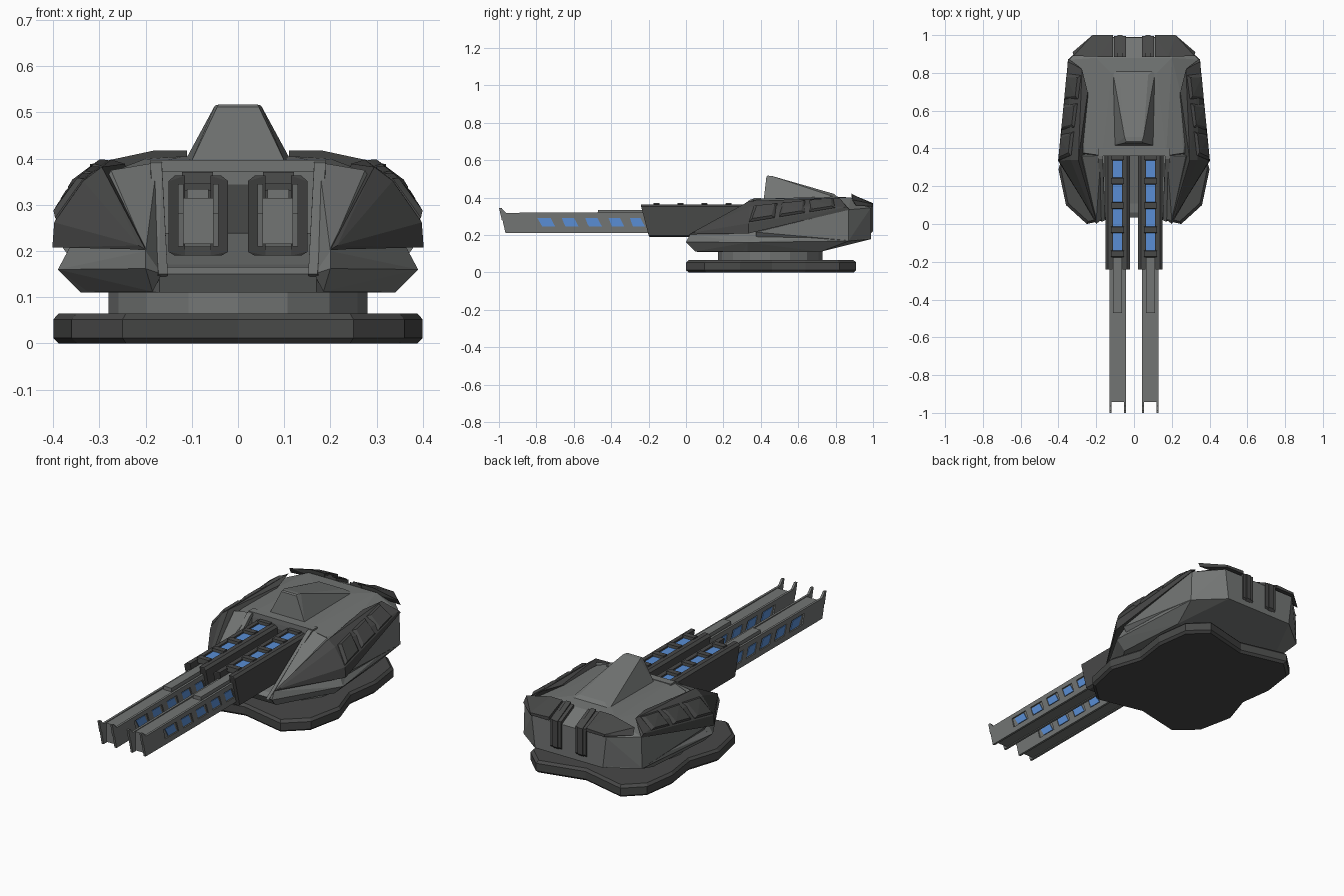
import bpy, bmesh, math
from mathutils import Vector


def material(name, rgb):
    m = bpy.data.materials.new(name)
    m.diffuse_color = (*rgb, 1)
    return m


LIGHT = material("light_grey", (0.17, 0.178, 0.174))
DARK = material("dark_grey", (0.064, 0.065, 0.064))
BLUE = material("glow_blue", (0.1, 0.27, 0.66))


def finish(name, bm, mat):
    bmesh.ops.recalc_face_normals(bm, faces=bm.faces)
    me = bpy.data.meshes.new(name)
    bm.to_mesh(me)
    bm.free()
    me.materials.append(mat)
    ob = bpy.data.objects.new(name, me)
    bpy.context.collection.objects.link(ob)


def flip(pts):
    return [(-p[0], p[1], p[2]) for p in pts]


def solid(name, groups, mat, mirror=True):
    """Convex solids, one per point group, optionally copied across x = 0."""
    bm = bmesh.new()
    for g in groups + ([flip(g) for g in groups] if mirror else []):
        part = bmesh.new()
        vs = [part.verts.new(p) for p in g]
        bmesh.ops.convex_hull(part, input=vs)
        loose = [v for v in part.verts if not v.link_faces]
        bmesh.ops.delete(part, geom=loose, context='VERTS')
        bmesh.ops.dissolve_limit(part, angle_limit=math.radians(1),
                                 verts=part.verts, edges=part.edges)
        tmp = bpy.data.meshes.new("tmp")
        part.to_mesh(tmp)
        part.free()
        bm.from_mesh(tmp)
        bpy.data.meshes.remove(tmp)
    finish(name, bm, mat)


def sym(pts):
    return pts + flip(pts)


def box(x0, x1, y0, y1, z0, z1):
    return [(x, y, z) for x in (x0, x1) for y in (y0, y1) for z in (z0, z1)]


def slab(x0, x1, prof):
    """Side profile (y, z) spread between two x values."""
    return [(x, y, z) for x in (x0, x1) for y, z in prof]


# base plate: chamfered corners and a notch in each side
right = [(0, 0.055), (0.25, 0), (0.36, 0.1), (0.4, 0.29), (0.345, 0.46),
         (0.37, 0.64), (0.345, 0.82), (0.25, 0.91), (0, 0.85)]
ring = right + [(-x, y) for x, y in right[-2:0:-1]]
bm = bmesh.new()
prev = None
for z, s in ((0, 0.97), (0.012, 1), (0.052, 1), (0.065, 0.97)):
    loop = [bm.verts.new((x * s, 0.455 + (y - 0.455) * s, z)) for x, y in ring]
    if prev:
        for i in range(len(loop)):
            j = (i + 1) % len(loop)
            bm.faces.new((prev[i], prev[j], loop[j], loop[i]))
    else:
        bm.faces.new(loop[::-1])
    prev = loop
bm.faces.new(prev)
finish("base_plate", bm, DARK)

# turning collar
solid("turning_collar", [[(0.28 * math.cos(a), 0.45 + 0.28 * math.sin(a), z)
      for a in [math.tau * i / 16 for i in range(16)] for z in (0.06, 0.15)]], LIGHT, False)

# lower hull tub
solid("lower_hull", [sym([
    (0.17, 0.06, 0.11), (0.34, 0.33, 0.11), (0.31, 0.72, 0.11),
    (0.17, 0.035, 0.15), (0.39, 0.33, 0.16), (0.35, 0.87, 0.168), (0.2, 0.99, 0.178),
    (0.17, 0.06, 0.165), (0.365, 0.34, 0.195), (0.345, 0.87, 0.2)])], LIGHT, False)

# sloped floor between the guns
solid("gun_floor", [sym([(0.16, 0.05, 0.155), (0.16, 0.38, 0.155), (0.16, 0.38, 0.24)])], LIGHT, False)

# main upper hull
solid("upper_hull", [sym([
    (0.19, 0.375, 0.18), (0.36, 0.375, 0.18), (0.385, 0.375, 0.215),
    (0.35, 0.87, 0.17), (0.345, 0.87, 0.335), (0.2, 0.988, 0.178), (0.22, 0.988, 0.345),
    (0.2, 0.88, 0.4), (0.12, 0.8, 0.405), (0.17, 0.362, 0.393), (0.245, 0.7, 0.383),
    (0.26, 0.375, 0.37)])], LIGHT, False)

# front cheeks either side of the gun opening
solid("front_cheek", [[
    (0.165, 0.03, 0.15), (0.2, 0.0, 0.162), (0.2, 0.02, 0.2), (0.185, 0.05, 0.112),
    (0.34, 0.33, 0.112), (0.39, 0.33, 0.16), (0.365, 0.34, 0.195),
    (0.175, 0.362, 0.392), (0.275, 0.36, 0.375), (0.165, 0.4, 0.16), (0.36, 0.4, 0.2)]], LIGHT)

# raised frame around the gun opening
solid("opening_frame", [
    [(0.152, 0.02, 0.15), (0.172, 0.01, 0.15), (0.155, 0.06, 0.14), (0.18, 0.07, 0.14),
     (0.165, 0.345, 0.39), (0.19, 0.345, 0.39), (0.165, 0.385, 0.397), (0.19, 0.385, 0.397)],
    box(0, 0.19, 0.36, 0.4, 0.372, 0.397)], LIGHT)
solid("opening_recess", [box(-0.15, 0.15, 0.365, 0.374, 0.24, 0.373)], DARK, False)

# side armour
A, B = Vector((0.398, 0.335, 0.262)), Vector((0.35, 0.86, 0.35))
C, D = Vector((0.335, 0.34, 0.352)), Vector((0.275, 0.82, 0.398))
solid("side_armour", [[tuple(p) for p in (A, B, C, D)] + [
    (0.402, 0.335, 0.208), (0.2, 0.015, 0.203), (0.215, 0.035, 0.212),
    (0.295, 0.34, 0.382), (0.245, 0.70, 0.389), (0.348, 0.875, 0.335)]], DARK)

# raised panels on the side armour
normal = (B - A).cross(C - A).normalized()
if normal.x < 0:
    normal = -normal


def on_armour(u, v, h):
    return tuple(A.lerp(B, u).lerp(C.lerp(D, u), v) + normal * h)


def raised(u0, u1, v0, v1, slant, h):
    pts = []
    for k, hh in ((0, -0.01), (0, 0.004), (0.03, h)):
        for u, v in ((u0, v0), (u1, v0), (u1, v1), (u0, v1)):
            uu = u + (k if u == u0 else -k) + slant * v
            vv = v + (2.5 * k if v == v0 else -2.5 * k)
            pts.append(on_armour(uu, vv, hh))
    return pts


solid("side_panels", [raised(u, u + 0.26, 0.08, 1.0, 0.05, 0.016)
                      for u in (0.0, 0.31, 0.62)], DARK)

# sight housing on the roof
solid("roof_housing", [sym([
    (0.105, 0.415, 0.385), (0.045, 0.43, 0.512), (0.042, 0.437, 0.517), (0.05, 0.46, 0.515),
    (0.075, 0.79, 0.42), (0.115, 0.82, 0.395)])], LIGHT, False)

# rear overhanging plates and straps
solid("rear_plate", [[
    (0.11, 1.0, 0.352), (0.22, 1.0, 0.352), (0.325, 0.91, 0.355), (0.32, 0.89, 0.388),
    (0.11, 0.885, 0.418), (0.18, 0.885, 0.418), (0.11, 1.0, 0.37), (0.22, 1.0, 0.365),
    (0.11, 0.89, 0.38)]], DARK)
solid("rear_strap", [
    slab(x0, x1, [(0.98, 0.2), (0.99 + h, 0.22), (0.99 + h, 0.36), (0.885, 0.406 + 1.5 * h),
                  (0.885, 0.38)])
    for x0, x1, h in ((0.042, 0.106, 0.004), (0.06, 0.088, 0.01))], DARK)

# gun shroud: two side walls with an open channel on top
wall = [(-0.24, 0.352), (-0.2, 0.198), (0.42, 0.198), (0.42, 0.352)]
edge = [(-0.24, 0.363), (-0.195, 0.19), (0.42, 0.19), (0.42, 0.363)]
solid("gun_shroud", [
    slab(0.022, 0.024, wall) + slab(0.036, 0.06, edge),
    slab(0.148, 0.15, wall) + slab(0.115, 0.137, edge),
    slab(0.055, 0.12, [(-0.155, 0.35), (-0.155, 0.33), (0.42, 0.33), (0.42, 0.35)]),
    box(0.055, 0.12, -0.195, 0.42, 0.19, 0.21)], DARK)
solid("shroud_rib", [slab(0.054, 0.121, [(y - 0.02, 0.345), (y - 0.015, 0.371),
      (y + 0.015, 0.371), (y + 0.02, 0.345)])
      for y in (-0.158, -0.03, 0.098, 0.228, 0.355)], DARK)
solid("shroud_light", [box(0.063, 0.112, y - 0.046, y + 0.046, 0.349, 0.357)
      for y in (-0.094, 0.033, 0.163, 0.29)], BLUE)

# barrel: upper and lower rails around a recessed core, with muzzle prongs
X = ((0.042, 0.054), (0.118, 0.13))
lower = [(-0.965, 0.21), (-0.972, 0.24), (0.1, 0.24), (0.1, 0.21)]
upper = [(-0.984, 0.296), (-0.99, 0.318), (0.1, 0.325), (0.1, 0.296)]
nose = [(-0.965, 0.21), (-0.99, 0.318), (-0.82, 0.318), (-0.79, 0.21)]
prong = [(-1.0, 0.345), (-0.987, 0.345), (-0.955, 0.31), (-0.985, 0.28)]
solid("gun_barrel", [slab(*x, p) for x in X for p in (lower, upper, nose, prong)] + [
    box(0.049, 0.123, -0.943, 0.1, 0.215, 0.315)], LIGHT)
solid("barrel_separator", [slab(*x, [(y - 0.022, 0.3), (y + 0.018, 0.3), (y + 0.042, 0.235), (y + 0.002, 0.235)])
      for y in (-0.685, -0.56, -0.435, -0.322, -0.215) for x in X], LIGHT)
solid("barrel_top_ridge", [slab(0.064, 0.11, [(-0.47, 0.31), (-0.47, 0.334),
      (-0.1, 0.334), (-0.1, 0.31)])], LIGHT)

# slanted blue lights recessed in both sides of each barrel
solid("barrel_light", [
    slab(x, x + 0.005, [(y - 0.05, 0.29), (y + 0.022, 0.29), (y + 0.045, 0.246), (y - 0.024, 0.246)])
    for y in (-0.745, -0.62, -0.495, -0.375, -0.265) for x in (0.0455, 0.1215)], BLUE)
